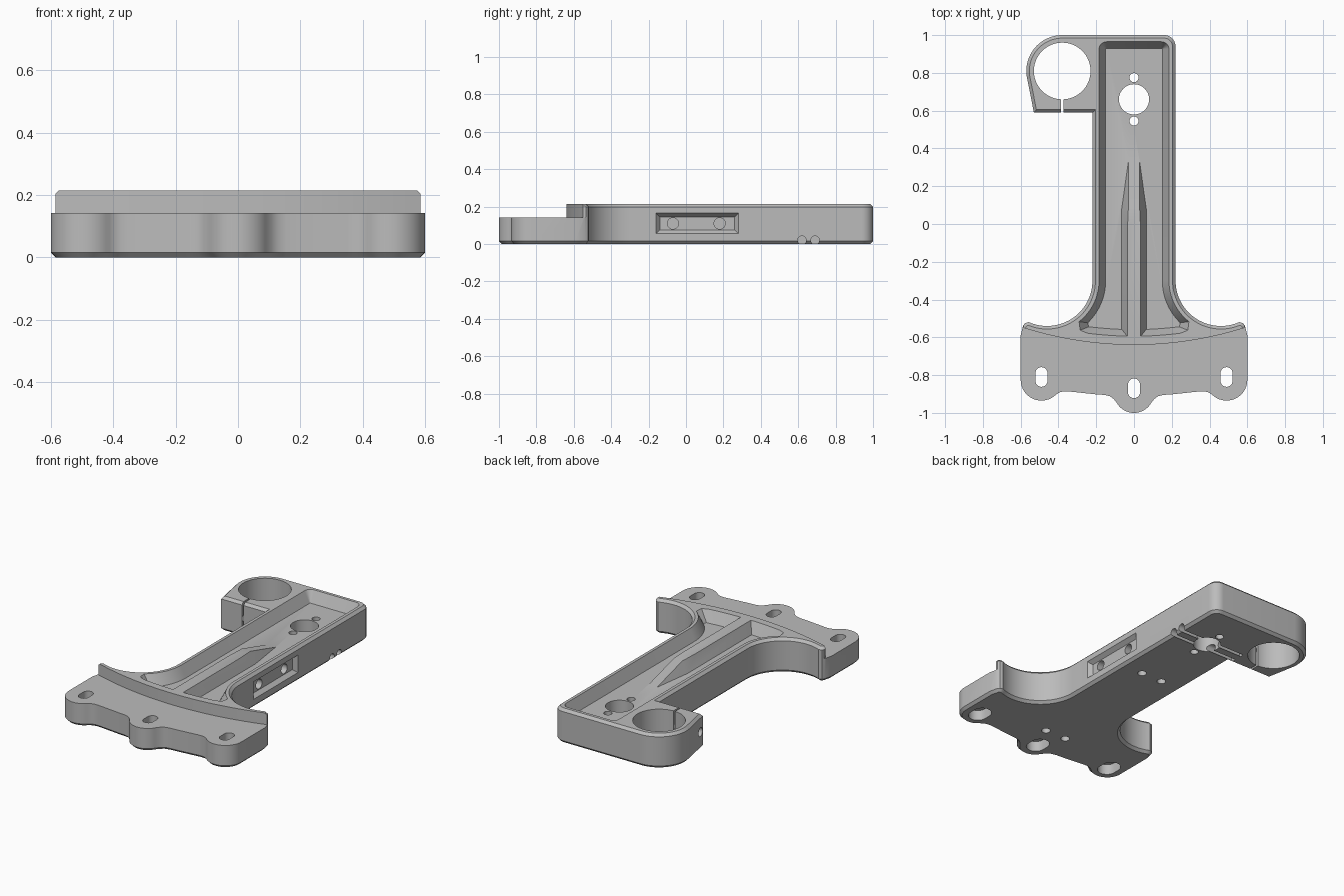
import bpy, bmesh
from math import sin, cos, radians
from mathutils import Matrix, Vector

cube = bpy.data.objects.get("Cube")
if cube:
    bpy.data.objects.remove(cube, do_unlink=True)

TOP, FLOOR, STEP, CHAMFER = 0.215, 0.145, 0.143, 0.016

metal = bpy.data.materials.new("light grey metal")
metal.use_nodes = True
GREY = (0.5, 0.5, 0.5, 1)
metal.diffuse_color = GREY
metal.node_tree.nodes["Principled BSDF"].inputs["Base Color"].default_value = GREY


def arc(cx, cy, r, a0, a1, n=16):
    angles = [radians(a0 + (a1 - a0) * i / n) for i in range(n + 1)]
    return [(cx + r * cos(a), cy + r * sin(a)) for a in angles]


def mirror(points):
    return [(-x, y) for x, y in reversed(points)]


def inset(points, d):
    """Move a counter-clockwise outline inwards by d with mitred corners."""
    pts = [Vector(p) for p in points]
    moved = []
    for p, q, r in zip(pts[-1:] + pts[:-1], pts, pts[1:] + pts[:1]):
        a, b = (q - p).normalized(), (r - q).normalized()
        t = (a + b) * d / (1 + a.dot(b))
        moved.append((q.x - t.y, q.y + t.x))
    return moved


def make(name, bm):
    """Turn the bmesh into an object whose faces point outwards."""
    bm.normal_update()
    bmesh.ops.recalc_face_normals(bm, faces=bm.faces[:])
    if bm.calc_volume(signed=True) < 0:
        bmesh.ops.reverse_faces(bm, faces=bm.faces[:])
    mesh = bpy.data.meshes.new(name)
    bm.to_mesh(mesh)
    bm.free()
    mesh.materials.append(metal)
    ob = bpy.data.objects.new(name, mesh)
    bpy.context.scene.collection.objects.link(ob)
    return ob


def loft(name, rings):
    """Stack matching outlines given as (points, z) into a closed solid."""
    bm = bmesh.new()
    loops = [[bm.verts.new((x, y, z)) for x, y in pts] for pts, z in rings]
    bm.faces.new(loops[0][::-1])
    bm.faces.new(loops[-1])
    for a, b in zip(loops, loops[1:]):
        for i in range(len(a)):
            bm.faces.new((a[i - 1], a[i], b[i], b[i - 1]))
    return make(name, bm)


def prism(name, points, z0, z1):
    return loft(name, [(points, z0), (points, z1)])


def hull(name, points):
    bm = bmesh.new()
    for p in points:
        bm.verts.new(p)
    bmesh.ops.convex_hull(bm, input=bm.verts[:])
    loose = [v for v in bm.verts if not v.link_faces]
    bmesh.ops.delete(bm, geom=loose, context='VERTS')
    return make(name, bm)


def drill(x, y, r, z0, z1, n=40):
    return prism("drill", arc(x, y, r, 0, 360 - 360 / n, n - 1), z0, z1)


def cross_drill(y, z, r, x0, x1):
    """Cylinder along x."""
    ob = drill(0, 0, r, x0, x1, 24)
    ob.data.transform(Matrix.Translation((0, y, z)) @ Matrix.Rotation(radians(90), 4, 'Y'))
    return ob


def slot(x, y, r, half, z0, z1):
    pts = arc(x, y + half, r, 0, 180) + arc(x, y - half, r, 180, 360)
    return prism("slot", pts, z0, z1)


def cut(target, tool):
    """Subtract the tool for good, then remove it."""
    tool.hide_render = True
    mod = target.modifiers.new("cut", 'BOOLEAN')
    mod.operation, mod.solver, mod.object = 'DIFFERENCE', 'EXACT', tool
    bpy.context.view_layer.update()
    graph = bpy.context.evaluated_depsgraph_get()
    result = bpy.data.meshes.new_from_object(target.evaluated_get(graph))
    target.modifiers.clear()
    if result.polygons:
        target.data = result
    bpy.data.objects.remove(tool, do_unlink=True)


# Outline: lugged foot, waist, column and clamp
foot = arc(0, -.895, .105, -90, -30, 10)
foot += [(.107, -.927), (.127, -.912), (.155, -.905), (.2, -.902),
         (.35, -.886), (.375, -.886), (.396, -.892)]
foot += arc(.49, -.825, .11, -135, 0)
foot += [(.6, -.59), (.588, -.54), (.577, -.525)]
foot += arc(.46, -.3, .24, -66, -180, 24)
outline = foot + arc(.16, .94, .06, 0, 90, 10)
outline += arc(-.38, .81, .19, 90, 188, 28)
outline += [(-.53, .59), (-.22, .59)] + mirror(foot)[:-1]
rim = inset(outline, CHAMFER)
bracket = loft("bracket_body", [(rim, 0), (outline, CHAMFER),
                                (outline, TOP - CHAMFER), (rim, TOP)])

# Lowered foot in front of a curved step
curve = arc(0, 1.306, 1.946, -110, -70, 48)
cut(bracket, prism("step", curve + [(.9, -1.2), (-.9, -1.2)], STEP, .4))
for side in (-1, 1):
    x0, x1 = side * .585, side * .7
    cut(bracket, prism("step_end", [(x0, -.7), (x1, -.7), (x1, -.4), (x0, -.4)], STEP, .4))


# Drafted pocket with a ramped centre rib left standing
def pocket_outline(d):
    half = arc(0, 1.306, 1.90 - d, -90, -82.5 - d * 38, 10)
    half += [(.285 - 1.3 * d, -.562 + .5 * d)]
    half += arc(.46, -.3, .275 + d, -128 - d * 170, -180, 20)
    half += arc(.145, .925, .04 - d, 0, 90, 8)
    return half + mirror(half)[:-1]


pocket = loft("pocket", [(pocket_outline(.035), FLOOR), (pocket_outline(0), TOP),
                         (pocket_outline(0), TOP + .04)])
rib = []
for s in (-1, 1):
    for z in (FLOOR - .05, FLOOR):
        rib += [(s * .065, -.8, z), (s * .065, .08, z), (s * .03, .33, z)]
    rib += [(s * .03, -.8, TOP), (s * .03, .08, TOP),
            (s * .01, -.8, TOP + .06), (s * .01, -.14, TOP + .06)]
cut(pocket, hull("rib", rib))
cut(bracket, pocket)

# Clamp bore, split and pinch screw hole
cut(bracket, drill(-.38, .81, .15, -.1, .4, 64))
cut(bracket, prism("split", [(-.386, .5), (-.374, .5), (-.374, .7), (-.386, .7)], -.1, .4))
cut(bracket, cross_drill(.622, .11, .027, -.7, -.26))

# Holes through the column floor
cut(bracket, drill(0, .66, .08, -.1, .4, 48))
for y in (.545, .775):
    cut(bracket, drill(0, y, .024, -.1, .4))

# Slotted mounting holes with wider recesses underneath
for x, y in ((-.49, -.81), (0, -.87), (.49, -.81)):
    cut(bracket, slot(x, y, .032, .02, -.1, .4))
    cut(bracket, slot(x, y, .055, .02, -.1, .065))

# Blind holes underneath
for y in (.16, -.71):
    for x in (-.073, .073):
        cut(bracket, drill(x, y, .026, -.1, .08, 24))

# Cross grooves along the underside
for y in (.62, .69):
    cut(bracket, cross_drill(y, .02, .023, -.24, .4))

# Bevelled side recess with two screw holes
recess = []
for x, grow in ((.195, 0), (.245, .04)):
    for y in (-.14 - grow, .26 + grow):
        recess += [(x, y, .075 - grow), (x, y, .145 + grow)]
cut(bracket, hull("recess", recess))
for y in (-.07, .18):
    cut(bracket, cross_drill(y, .11, .03, .08, .4))

# Smooth the curved walls, keep edges crisp
bpy.ops.object.select_all(action='DESELECT')
bracket.select_set(True)
bpy.context.view_layer.objects.active = bracket
bpy.ops.object.shade_smooth_by_angle(angle=radians(30))
